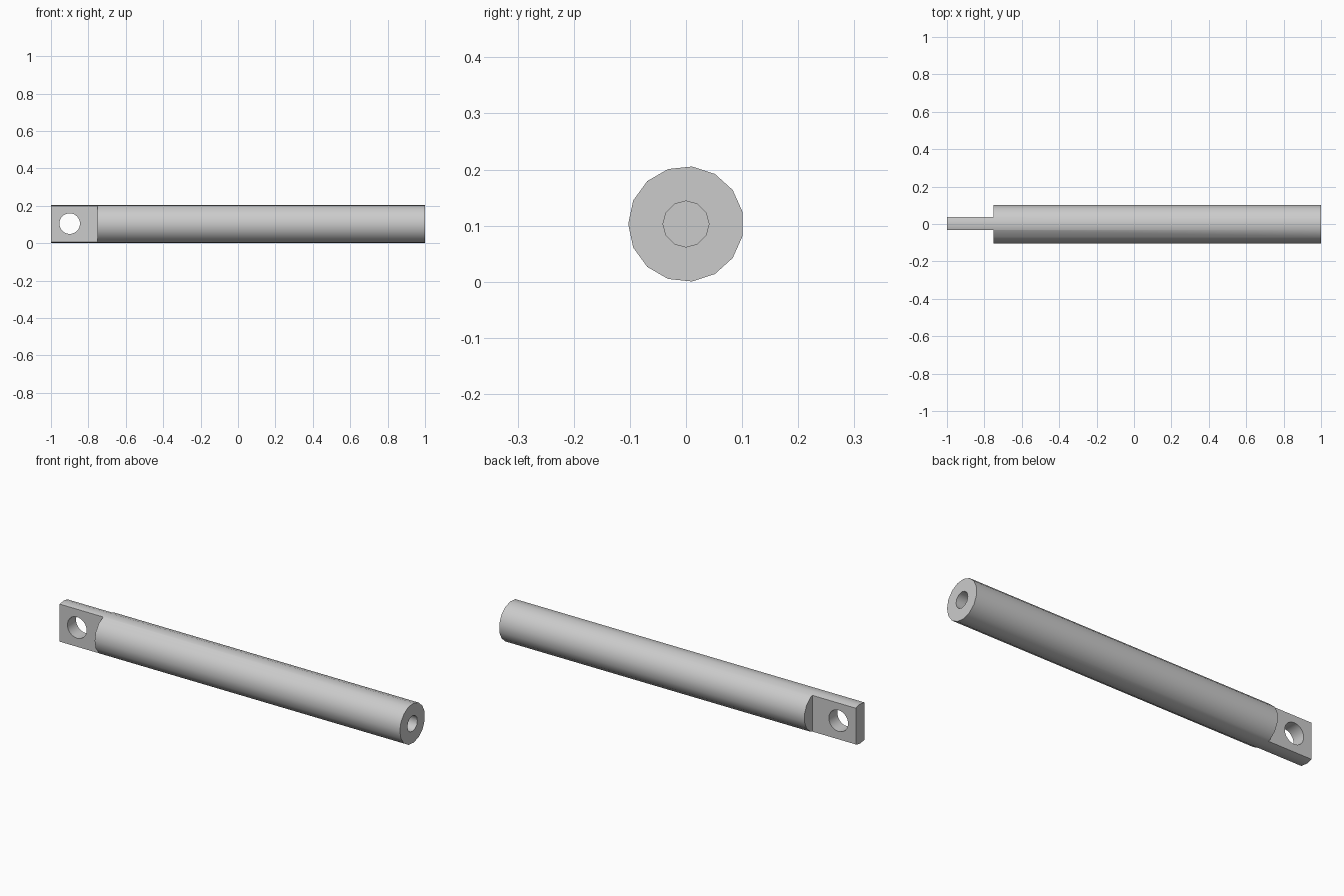
import bpy, math
from mathutils import Matrix

cube = bpy.data.objects.get("Cube")
if cube:
    bpy.data.objects.remove(cube, do_unlink=True)

steel = bpy.data.materials.new("grey steel")
steel.use_nodes = True
grey = (0.6, 0.6, 0.6, 1)
steel.diffuse_color = grey
steel.node_tree.nodes["Principled BSDF"].inputs["Base Color"].default_value = grey

AXIS_Z = 0.103


def finish(name):
    obj = bpy.context.object
    obj.name = name
    obj.data.materials.append(steel)
    return obj


def rod_x(name, sides, radius, x0, x1):
    """Prism along x with its first corner pointing to -y."""
    bpy.ops.mesh.primitive_cylinder_add(vertices=sides, radius=radius, depth=x1 - x0)
    obj = finish(name)
    # primitive's first corner is at +y; turn it round to -y, then lay it along x
    obj.data.transform(Matrix.Translation(((x0 + x1) / 2, 0, AXIS_Z))
                       @ Matrix.Rotation(math.pi / 2, 4, 'Y')
                       @ Matrix.Rotation(math.pi, 4, 'Z'))
    return obj


def box(name, x0, x1, y0, y1):
    bpy.ops.mesh.primitive_cube_add(size=1)
    obj = finish(name)
    obj.data.transform(Matrix.Translation(((x0 + x1) / 2, (y0 + y1) / 2, AXIS_Z))
                       @ Matrix.Diagonal((x1 - x0, y1 - y0, 0.4, 1)))
    return obj


# Long rod
shaft = rod_x("shaft", 15, 0.103, -1, 1)

# Cutters: both sides of the flat tang, the blind bore, the pin hole
cutters = [
    box("tang_cut_front", -1.1, -0.75, -0.3, -0.033),
    box("tang_cut_back", -1.1, -0.75, 0.037, 0.3),
    rod_x("bore_cut", 12, 0.041, 0.59, 1.1),
]
bpy.ops.mesh.primitive_cylinder_add(vertices=32, radius=0.055, depth=0.4,
                                    location=(-0.9, 0, 0.105),
                                    rotation=(math.pi / 2, 0, 0))
cutters.append(finish("pin_hole_cut"))

bpy.ops.object.select_all(action='DESELECT')
shaft.select_set(True)
bpy.context.view_layer.objects.active = shaft
for cutter in cutters:
    cutter.hide_render = True
    mod = shaft.modifiers.new(cutter.name, 'BOOLEAN')
    mod.operation = 'DIFFERENCE'
    mod.solver = 'EXACT'
    mod.object = cutter
    bpy.ops.object.modifier_apply(modifier=mod.name)
    bpy.data.objects.remove(cutter, do_unlink=True)

bpy.ops.object.shade_smooth_by_angle(angle=math.radians(35))
